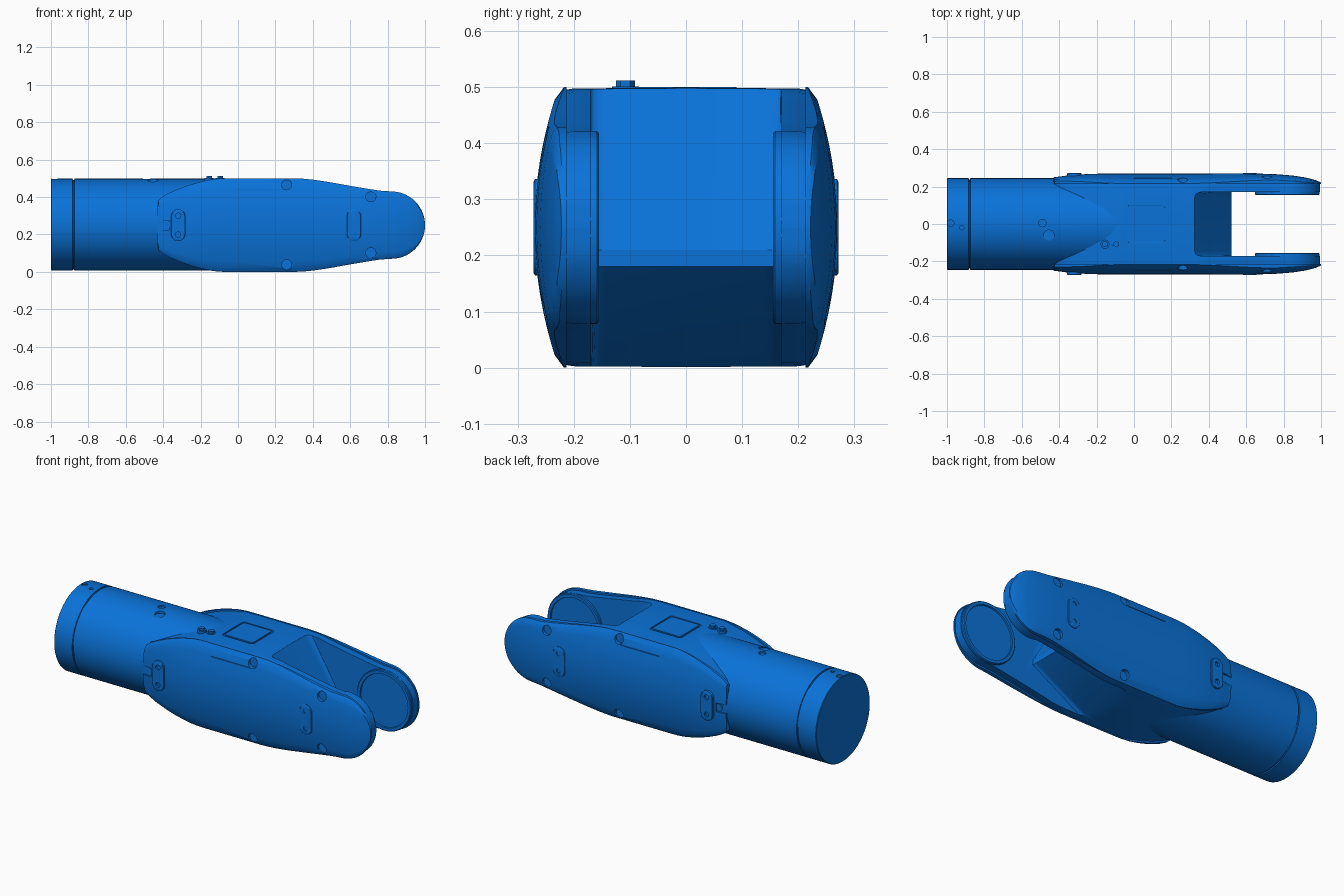
import bpy, bmesh
from math import sin, cos, pi, radians, sqrt
from mathutils import Matrix

if "Cube" in bpy.data.objects:
    bpy.data.objects.remove(bpy.data.objects["Cube"])

BLUE = bpy.data.materials.new("blue_paint")
BLUE.diffuse_color = (0.003, 0.17, 0.69, 1)
BLUE.use_nodes = True
BLUE.node_tree.nodes["Principled BSDF"].inputs["Base Color"].default_value = BLUE.diffuse_color
ZC = 0.25


def make(name, bm):
    bmesh.ops.recalc_face_normals(bm, faces=bm.faces)
    if bm.calc_volume(signed=True) < 0:
        bmesh.ops.reverse_faces(bm, faces=bm.faces)
    me = bpy.data.meshes.new(name)
    bm.to_mesh(me)
    bm.free()
    ob = bpy.data.objects.new(name, me)
    bpy.context.collection.objects.link(ob)
    me.materials.append(BLUE)
    return ob


def activate(ob):
    bpy.ops.object.select_all(action='DESELECT')
    ob.select_set(True)
    bpy.context.view_layer.objects.active = ob


def cut(ob, cutter):
    """Boolean difference, keeping the first solver result that is not empty."""
    m = ob.modifiers.new("cut", 'BOOLEAN')
    m.operation, m.object = 'DIFFERENCE', cutter
    for solver in ('EXACT', 'MANIFOLD', 'FLOAT'):
        m.solver = solver
        dg = bpy.context.evaluated_depsgraph_get()
        dg.update()
        me = bpy.data.meshes.new_from_object(ob.evaluated_get(dg))
        if len(me.polygons) > len(ob.data.polygons) * .5:
            ob.data = me
            break
    ob.modifiers.remove(m)
    bpy.data.objects.remove(cutter)


def finish(ob, mirror=False, bevel=0):
    if bevel:
        b = ob.modifiers.new("bevel", 'BEVEL')
        b.width, b.segments, b.limit_method = bevel, 2, 'ANGLE'
        b.angle_limit = radians(40)
    if mirror:
        m = ob.modifiers.new("mirror", 'MIRROR')
        m.use_axis = (False, True, False)
    activate(ob)
    bpy.ops.object.shade_smooth_by_angle(angle=radians(32))


def loft(name, rings):
    """Skin equal-length closed rings and cap both ends."""
    bm = bmesh.new()
    vs = [[bm.verts.new(p) for p in r] for r in rings]
    n = len(rings[0])
    for a, b in zip(vs, vs[1:]):
        for i in range(n):
            j = (i + 1) % n
            bm.faces.new((a[i], a[j], b[j], b[i]))
    bm.faces.new(vs[0])
    bm.faces.new(vs[-1])
    return make(name, bm)


def add_cyl(bm, c, r, depth, axis='Z', seg=32):
    rot = Matrix.Rotation(radians(90), 4, 'X') if axis == 'Y' else Matrix()
    bmesh.ops.create_cone(bm, cap_ends=True, segments=seg, radius1=r, radius2=r,
                          depth=depth, matrix=Matrix.Translation(c) @ rot)


def add_box(bm, c, s, r=0):
    geo = bmesh.ops.create_cube(bm, size=1, matrix=Matrix.Translation(c) @ Matrix.Diagonal((*s, 1)))
    if r:
        es = {e for v in geo['verts'] for e in v.link_edges
              if abs(e.verts[0].co.z - e.verts[1].co.z) > 1e-5}
        bmesh.ops.bevel(bm, geom=list(es), offset=r, segments=5, affect='EDGES', profile=0.5)


def lerp(table, x):
    for (x0, a), (x1, b) in zip(table, table[1:]):
        if x <= x1:
            return a + (b - a) * max(0, x - x0) / (x1 - x0)
    return table[-1][1]


# Side silhouette: half height along x, ending in a round fork tip
HALF = [(-.43, .10), (-.424, .135), (-.40, .155), (-.36, .176), (-.3, .201), (-.25, .218),
        (-.2, .232), (-.15, .243), (-.1, .249), (-.05, .25), (.3, .25), (.35, .248),
        (.4, .243), (.45, .236), (.5, .228), (.6, .21), (.7, .193), (.76, .184), (.82, .18)]
WIDE = [(-.43, .25), (-.35, .26), (-.25, .267), (-.15, .27), (.65, .27), (.75, .267),
        (.85, .259), (.92, .248), (.97, .235), (1, .222)]
STATIONS = HALF + [(.82 + .18 * sin(a), max(.18 * cos(a), .004))
                   for a in [pi / 2 * i / 14 for i in range(1, 15)]]

# Rear tube with a groove
TUBE = [(-1, .242), (-.997, .245), (-.884, .245), (-.883, .239), (-.876, .239),
        (-.875, .245), (-.1, .245)]
tube = loft("rear_tube", [[(x, r * cos(t), .253 + r * sin(t))
            for t in [2 * pi * i / 96 for i in range(96)]] for x, r in TUBE])
bm = bmesh.new()
for x, y, r in [(-.49, .005, .02), (-.455, -.06, .028), (-.98, .005, .017), (-.92, -.02, .011)]:
    z = .253 + sqrt(.245 ** 2 - y * y)
    add_cyl(bm, (x, y, z + .015), r, .05)
cut(tube, make("tube_cutter", bm))
finish(tube)

# Central housing including the fork arms
core = []
for x, h in STATIONS:
    h = max(h - (.006 if x < -.12 or x > .4 else .001), .003)
    x = min(max(x, -.42), .993) if h > .01 else .994
    if core and x <= core[-1][0][0]:
        x = core[-1][0][0] + .001
    core.append([(x, y, ZC + s * z) for s, ys in ((1, (-.216, -.2, 0, .2, .216)),
                 (-1, (.216, .2, 0, -.2, -.216)))
                 for y, z in zip(ys, (h - .004 * min(1, h / .1), h - .0015, h, h - .0015,
                                      h - .004 * min(1, h / .1)))])
housing = loft("central_housing", core)

# Wedge-ended gap between the fork arms
gap = [(.253, .6), (.52, .21), (.52, .18), (-.02, -.1), (1.2, -.1), (1.2, .6)]
bm = bmesh.new()
ring = [[bm.verts.new((x, y, z)) for x, z in gap] for y in (-.17, .17)]
for i in range(6):
    j = (i + 1) % 6
    bm.faces.new((ring[0][i], ring[0][j], ring[1][j], ring[1][i]))
bm.faces.new(ring[0])
bm.faces.new(ring[1])
bmesh.ops.recalc_face_normals(bm, faces=bm.faces)
soft = [e for e in bm.edges if all(v.co.x < .6 for v in e.verts)
        and abs(e.verts[0].co.y - e.verts[1].co.y) < .01 and e.calc_length() > .1]
bmesh.ops.bevel(bm, geom=soft, offset=.03, segments=5, affect='EDGES', profile=.5)
cut(housing, make("gap_cutter", bm))

# Top lid recess and lid
bm = bmesh.new()
add_box(bm, (.065, 0, .5), (.2, .2, .014), .015)
cut(housing, make("lid_cutter", bm))
finish(housing, bevel=.003)
bm = bmesh.new()
add_box(bm, (.065, 0, .49), (.18, .18, .02), .012)
finish(make("top_lid", bm))

# Curved side covers, built on +y and mirrored
N = 16
rings = []
for x, h in STATIONS:
    w = lerp(WIDE, x)
    outer = []
    for i in range(N + 1):
        t = -1 + 2 * i / N
        end = abs(t) == 1
        outer.append((x, max(w - .75 * (t * h) ** 2 - (.006 if end else 0), .2175),
                      ZC + t * h * (1 if end else 1.04)))
    rings.append([(x, .213, ZC - h)] + outer + [(x, .213, ZC + h)])
cover = loft("side_cover", rings)
bm = bmesh.new()
for x, z in [(.26, .466), (.26, .038), (.71, .402), (.71, .102)]:
    floor = lerp(WIDE, x) - .75 * (z - ZC) ** 2 - .012
    add_cyl(bm, (x, floor + .05, z), .027, .1, 'Y')
add_box(bm, (-.41, .27, ZC), (.08, .05, .05))
add_box(bm, (.125, .265, .44), (.25, .05, .004))
cut(cover, make("cover_cutter", bm))
finish(cover, mirror=True)

# Slotted mounting plates with two screw holes
for x, tag in ((-.32, "rear"), (.62, "fork")):
    outline = [(.038 * cos(a), .038 * sin(a) + (.048 if i < 13 else -.048))
               for i, a in enumerate([pi * k / 12 for k in range(13)] +
                                     [pi + pi * k / 12 for k in range(13)])]
    plate = loft(tag + "_mount_plate", [[(x + u * s, y, ZC + v * s) for u, v in outline]
                 for y, s in ((.23, 1), (.269, 1), (.272, .94))])
    bm = bmesh.new()
    for z in (.2, .3):
        add_cyl(bm, (x, .28, z), .014, .05, 'Y', 24)
    cut(plate, make("hole_cutter", bm))
    finish(plate, mirror=True)

# Round hub pads inside the fork tips, with a recessed face
HUB = [(.2, .172), (.159, .172), (.155, .168), (.155, .152), (.162, .15)]
finish(loft("fork_hub_pad", [[(.82 + r * cos(t), y, ZC + r * sin(t))
       for t in [2 * pi * i / 64 for i in range(64)]] for y, r in HUB]), mirror=True)

# Cable plug in the rear slot of each cover
bm = bmesh.new()
add_cyl(bm, (-.385, .23, ZC), .02, .04, 'Y')
finish(make("cover_plug", bm), mirror=True)

# Two top buttons
for i, x in enumerate((-.155, -.095)):
    bm = bmesh.new()
    add_cyl(bm, (x, -.108, .5), .017, .024, seg=6)
    add_cyl(bm, (x, -.108, .493), .024, .016)
    finish(make("top_button_%d" % (i + 1), bm))
